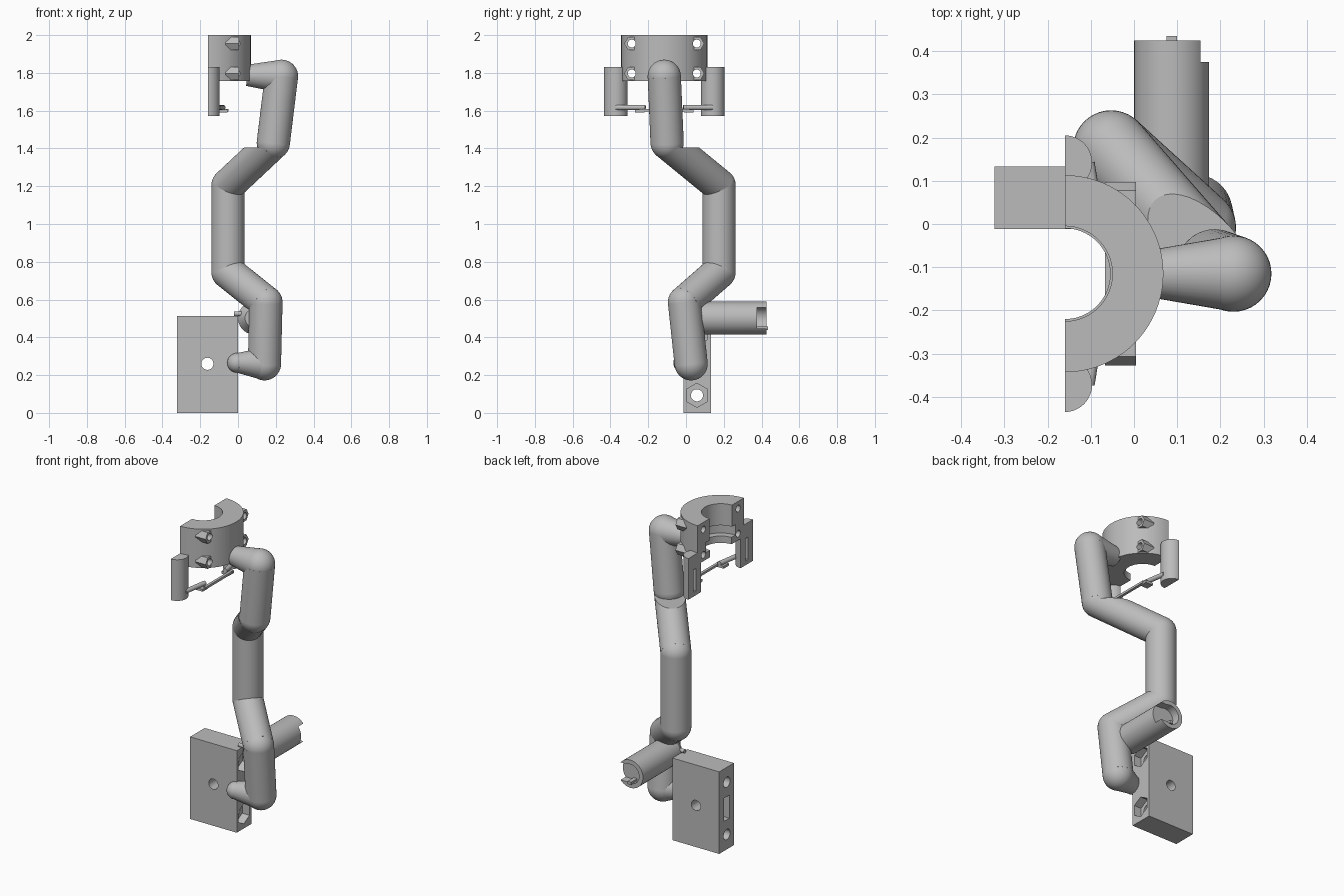
import bpy, bmesh, math
from mathutils import Vector, Matrix

if "Cube" in bpy.data.objects:
    bpy.data.objects.remove(bpy.data.objects["Cube"])

grey = bpy.data.materials.new("plain_grey")
grey.diffuse_color = (0.5, 0.5, 0.5, 1)
grey.use_nodes = True
grey.node_tree.nodes["Principled BSDF"].inputs["Base Color"].default_value = grey.diffuse_color


def finish(bm, name):
    bmesh.ops.recalc_face_normals(bm, faces=bm.faces)
    me = bpy.data.meshes.new(name)
    bm.to_mesh(me)
    bm.free()
    me.materials.append(grey)
    ob = bpy.data.objects.new(name, me)
    bpy.context.collection.objects.link(ob)
    return ob


def add_rod(bm, a, b, r1, r2=None, seg=40, roll=0.0):
    a, b = Vector(a), Vector(b)
    d = b - a
    m = (Matrix.Translation((a + b) / 2) @ d.to_track_quat('Z', 'Y').to_matrix().to_4x4()
         @ Matrix.Rotation(roll, 4, 'Z'))
    bmesh.ops.create_cone(bm, cap_ends=True, segments=seg, radius1=r1,
                          radius2=r1 if r2 is None else r2, depth=d.length, matrix=m)


def add_ball(bm, c, r):
    bmesh.ops.create_uvsphere(bm, u_segments=40, v_segments=20, radius=r,
                              matrix=Matrix.Translation(c))


def rod(name, a, b, r1, r2=None, seg=40, roll=0.0):
    bm = bmesh.new()
    add_rod(bm, a, b, r1, r2, seg, roll)
    return finish(bm, name)


def box(name, lo, hi):
    bm = bmesh.new()
    lo, hi = Vector(lo), Vector(hi)
    bmesh.ops.create_cube(bm, size=1, matrix=Matrix.Translation((lo + hi) / 2)
                          @ Matrix.Diagonal((*(hi - lo), 1)))
    return finish(bm, name)


def half_lathe(name, cx, cy, profile, seg=40):
    """Sweep an (r, z) outline through the half circle facing +x."""
    bm = bmesh.new()
    rows = []
    for i in range(seg + 1):
        t = -math.pi / 2 + math.pi * i / seg
        rows.append([bm.verts.new((cx + r * math.cos(t), cy + r * math.sin(t), z))
                     for r, z in profile])
    n = len(profile)
    for a, b in zip(rows, rows[1:]):
        for j in range(n):
            bm.faces.new((a[j], a[(j + 1) % n], b[(j + 1) % n], b[j]))
    bm.faces.new(rows[0])
    bm.faces.new(rows[-1])
    bmesh.ops.remove_doubles(bm, verts=bm.verts, dist=1e-5)
    return finish(bm, name)


def boolean(ob, others, op='DIFFERENCE'):
    for o in others:
        mod = ob.modifiers.new("bool", 'BOOLEAN')
        mod.operation = op
        mod.solver = 'EXACT'
        mod.object = o
        bpy.context.view_layer.objects.active = ob
        bpy.ops.object.modifier_apply(modifier=mod.name)
        bpy.data.objects.remove(o, do_unlink=True)


# Base block with cross hole, bolt holes, hex pockets and a slot
block = box("base_block", (-0.323, -0.012, 0), (0, 0.133, 0.513))
cuts = [rod("cut", (-0.162, -0.1, 0.26), (-0.162, 0.3, 0.26), 0.032),
        box("cut", (-0.4, 0.033, 0.185), (-0.22, 0.087, 0.33))]
for z in (0.093, 0.42):
    cuts.append(rod("cut", (-0.5, 0.058, z), (0.2, 0.058, z), 0.032))
    cuts.append(rod("cut", (-0.05, 0.058, z), (0.1, 0.058, z), 0.064, seg=6))
boolean(block, cuts)

# Bent arm: rods joined by balls
R = 0.088
path = [(0.14, 0.027, 0.26), (0.148, -0.008, 0.585), (-0.053, 0.175, 0.745),
        (-0.053, 0.175, 1.205), (0.187, -0.10, 1.43), (0.23, -0.115, 1.782)]
bm = bmesh.new()
for p in path:
    add_ball(bm, p, R)
for i in (0, 1, 2, 4):
    add_rod(bm, path[i], path[i + 1], R)
foot, neck = (-0.005, -0.015, 0.265), (0.045, -0.115, 1.787)
add_ball(bm, foot, 0.052)
add_rod(bm, foot, path[0], 0.052, R)
add_rod(bm, neck, path[5], 0.056, R)
arm = finish(bm, "bent_arm")

# Sloping arm section, trimmed flat on top
bm = bmesh.new()
add_rod(bm, path[3], path[4], R)
res = bmesh.ops.bisect_plane(bm, geom=bm.verts[:] + bm.edges[:] + bm.faces[:],
                             plane_co=(0, 0, 1.405), plane_no=(0, 0, 1), clear_outer=True)
bmesh.ops.holes_fill(bm, edges=[e for e in bm.edges if e.is_boundary])
slope = finish(bm, "sloping_arm_section")

# Side socket pointing backwards with a notched end
sx, sz = 0.087, 0.502
socket = rod("side_socket", (sx, 0.05, sz), (sx, 0.425, sz), 0.087)
boolean(socket, [
    box("cut", (0.155, 0.38, 0.3), (0.3, 0.5, 0.7)),
    rod("cut", (sx, 0.375, sz), (sx, 0.5, sz), 0.06),
    box("cut", (0.09, 0.375, sz - 0.055), (0.3, 0.5, sz + 0.055))])
socket_tip = rod("socket_taper", (sx, -0.01, sz), (sx, 0.05, sz), 0.05, 0.087)
nub = box("socket_nub", (0.075, 0.36, sz - 0.062), (0.1, 0.435, sz - 0.045))
pin = rod("socket_pin", (-0.02, 0.04, 0.525), (0.06, 0.04, 0.525), 0.012, seg=16)

# Half ring clamp with inner groove and hex bolt bosses
cx, cy = -0.16, -0.115
clamp = half_lathe("half_ring_clamp", cx, cy,
                   [(0.11, 2.0), (0.228, 2.0), (0.228, 1.757), (0.105, 1.757),
                    (0.105, 1.80), (0.145, 1.80), (0.145, 1.865), (0.11, 1.865)])
bosses, holes = [], []
for s in (-1, 1):
    for z in (1.797, 1.955):
        y = cy + s * 0.172
        bosses.append(rod("boss", (-0.067, y, z), (0.005, y, z), 0.04, seg=6,
                          roll=math.pi / 6))
        holes.append(rod("cut", (-0.3, y, z), (0.2, y, z), 0.021, seg=24))
boolean(clamp, bosses, 'UNION')
boolean(clamp, holes)

# Half round side posts and trigger arms, mirrored about the clamp
smooth = [arm, slope, socket, socket_tip, pin, block, clamp]
for s, side in ((-1, "front"), (1, "back")):
    y = cy + s * 0.257
    post = half_lathe(side + "_post", cx, y,
                      [(0, 1.573), (0.063, 1.573), (0.063, 1.83), (0, 1.83)], 24)
    boolean(post, [box("cut", (-0.2, y - 0.012, 1.6), (-0.135, y + 0.012, 1.74))])
    smooth.append(post)
    smooth.append(rod(side + "_trigger_arm", (-0.105, y, 1.617),
                      (-0.08, cy + s * 0.10, 1.617), 0.014, seg=16))
    box(side + "_trigger_foot", (-0.107, cy + s * 0.13 - 0.025, 1.59),
        (-0.055, cy + s * 0.13 + 0.025, 1.605))
crossbar = box("trigger_crossbar", (-0.067, cy - 0.13, 1.596), (-0.05, cy + 0.13, 1.61))

for ob in smooth:
    bpy.ops.object.select_all(action='DESELECT')
    ob.select_set(True)
    bpy.context.view_layer.objects.active = ob
    bpy.ops.object.shade_smooth_by_angle(angle=math.radians(30))
